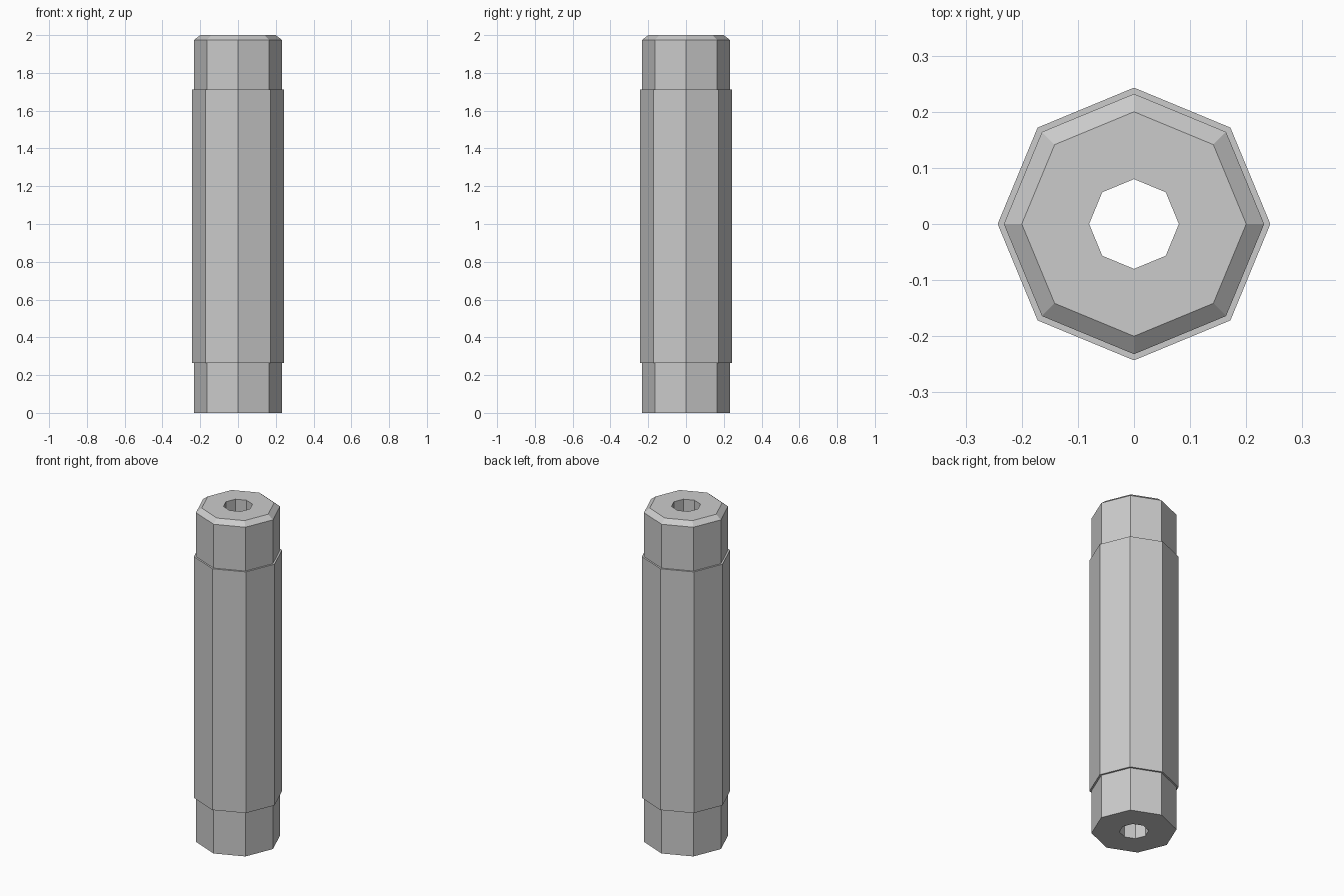
import bpy, bmesh
from math import cos, sin, tau

if "Cube" in bpy.data.objects:
    bpy.data.objects.remove(bpy.data.objects["Cube"])

SIDES = 8

# Closed (radius, height) profile: bore, lower collar, thicker grip, upper collar, chamfer
profile = [
    (0.08, 0.0), (0.232, 0.0),
    (0.232, 0.265), (0.243, 0.265),
    (0.243, 1.712), (0.232, 1.712),
    (0.232, 1.975), (0.20, 2.0),
    (0.08, 2.0),
]


def lathe(name, points, sides):
    """Revolve a closed profile around z into flat-faced rings."""
    bm = bmesh.new()
    rings = [[bm.verts.new((r * cos(tau * i / sides), r * sin(tau * i / sides), z))
              for i in range(sides)] for r, z in points]
    for a, b in zip(rings, rings[1:] + rings[:1]):
        for i in range(sides):
            j = (i + 1) % sides
            bm.faces.new((a[i], a[j], b[j], b[i]))
    bmesh.ops.recalc_face_normals(bm, faces=bm.faces)
    mesh = bpy.data.meshes.new(name)
    bm.to_mesh(mesh)
    bm.free()
    obj = bpy.data.objects.new(name, mesh)
    bpy.context.collection.objects.link(obj)
    return obj


# Hollow octagonal tube with raised middle section
lathe("hollow_tube", profile, SIDES)
